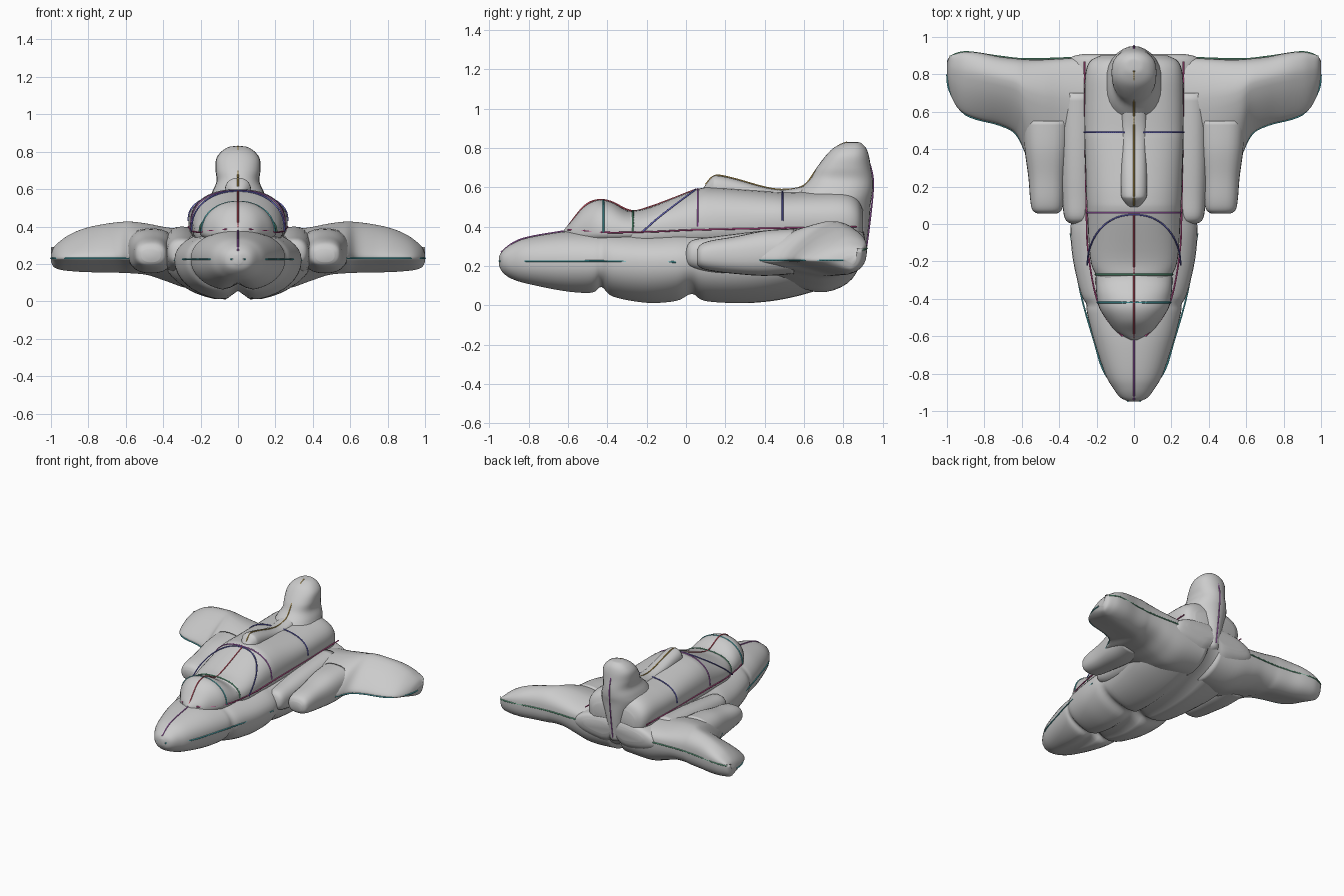
import bpy, bmesh
from math import cos, sin, pi, exp
from mathutils import Vector


def smooth_rows(rows, k=5):
    """Catmull-Rom interpolation through a list of number rows."""
    out, last = [], len(rows) - 1
    for i in range(last):
        a, b, c, d = (rows[max(0, min(last, j))] for j in (i - 1, i, i + 1, i + 2))
        for s in range(k):
            t = s / k
            out.append([0.5 * (2 * q + (r - p) * t + (2 * p - 5 * q + 4 * r - w) * t * t
                               + (3 * q - p - 3 * r + w) * t ** 3)
                        for p, q, r, w in zip(a, b, c, d)])
    return out + [list(rows[-1])]


def spow(v, e):
    return (abs(v) ** e) * (1 if v >= 0 else -1)


def loft(name, rows, place, n=40, mirror=False, k=5):
    """Skin rings made by place(row, angle) and cap both ends."""
    bm = bmesh.new()
    rings = [[bm.verts.new(place(r, 2 * pi * i / n)) for i in range(n)]
             for r in smooth_rows(rows, k)]
    for a, b in zip(rings, rings[1:]):
        for i in range(n):
            j = (i + 1) % n
            bm.faces.new((a[i], a[j], b[j], b[i]))
    bm.faces.new(rings[0])
    bm.faces.new(rings[-1])
    bmesh.ops.recalc_face_normals(bm, faces=bm.faces[:])
    for f in bm.faces:
        f.smooth = True
    me = bpy.data.meshes.new(name)
    bm.to_mesh(me)
    bm.free()
    ob = bpy.data.objects.new(name, me)
    bpy.context.collection.objects.link(ob)
    if mirror:
        ob.modifiers.new("mirror", 'MIRROR')
    return ob


def body(power=2.2, groove=0.0, cx=0.0):
    """Section across y; row = y, half width, bottom, middle, top."""
    def place(r, t):
        y, w, b, m, h = r
        x, s = spow(cos(t), 2 / power) * w, spow(sin(t), 2 / power)
        z = m + s * ((h - m) if s > 0 else (m - b))
        if s < 0:
            z += groove * exp(-(x / 0.045) ** 2) * min(1, max(0, (y + 0.9) * 2))
        return Vector((cx + x, y, z))
    return place


# Main hull: nose, grooved belly and rear
loft("hull", [
    (-.95, .02, .20, .225, .25), (-.93, .07, .165, .225, .28), (-.88, .11, .13, .225, .315),
    (-.80, .155, .10, .225, .345), (-.62, .215, .063, .225, .375), (-.48, .25, .055, .225, .38),
    (-.43, .255, .085, .225, .38), (-.37, .285, .035, .225, .38), (-.20, .325, .003, .22, .38),
    (-.05, .34, .013, .22, .39), (.03, .335, .05, .22, .39), (.10, .34, .012, .22, .39),
    (.30, .37, .002, .23, .39), (.50, .40, .025, .24, .39), (.70, .40, .08, .25, .40),
    (.82, .38, .135, .26, .40), (.89, .34, .20, .28, .39), (.91, .26, .25, .30, .35)],
    body(2.15, .055))

# Upper fuselage behind the cockpit
loft("upper_fuselage", [
    (-.32, .17, .25, .37, .46), (-.27, .205, .25, .37, .48), (-.18, .235, .25, .38, .50),
    (.05, .25, .25, .40, .588), (.14, .255, .25, .41, .60), (.30, .26, .25, .42, .59),
    (.45, .265, .25, .43, .578), (.50, .265, .25, .43, .575), (.65, .265, .25, .43, .58),
    (.80, .26, .25, .43, .58), (.87, .235, .26, .42, .55), (.90, .18, .28, .41, .49)],
    body(2.35))

# Front canopy bubble
loft("canopy", [
    (-.62, .02, .32, .36, .385), (-.58, .09, .31, .36, .43), (-.52, .14, .30, .365, .50),
    (-.45, .185, .30, .37, .535), (-.38, .20, .30, .37, .525), (-.30, .205, .30, .37, .482),
    (-.24, .20, .30, .37, .475)], body(2.1))

# Raised spine on the back
loft("spine", [
    (.09, .03, .54, .58, .60), (.13, .06, .54, .59, .65), (.16, .07, .54, .59, .66),
    (.25, .07, .53, .58, .642), (.40, .065, .52, .56, .60), (.50, .065, .52, .56, .588),
    (.62, .07, .52, .56, .61)], body(2.3), 24)


# Tail fin; row = z, front y, back y, half width
def fin(r, t):
    z, f, b, w = r
    return Vector((w * sin(t), (f + b) / 2 - (b - f) / 2 * spow(cos(t), .8), z))


loft("tail_fin", [
    (.22, .70, .905, .06), (.40, .62, .93, .10), (.52, .54, .94, .15), (.58, .57, .95, .14),
    (.64, .63, .95, .115), (.70, .665, .94, .12), (.76, .71, .93, .117), (.80, .75, .915, .09),
    (.825, .80, .89, .05), (.83, .83, .87, .015)], fin, 28)


# Wings; row = x, front y, back y, bottom, top, thickest toward the trailing edge
def wing(r, t):
    x, f, b, lo, hi = r
    u = (.5 - .5 * spow(cos(t), .85)) ** .8
    up = sin(t) > 0
    v = spow(abs(sin(t)), .75) * (.35 + .65 * min(1, u / .7))
    lead = .23 + .06 * u
    z = lead + v * ((hi - lead) if up else (lo - lead))
    return Vector((x, f + (b - f) * u, z))


loft("wings", [
    (.05, .20, .89, .07, .37), (.25, .20, .89, .06, .385), (.38, .24, .885, .10, .40),
    (.48, .28, .88, .135, .42), (.57, .36, .88, .145, .432), (.63, .48, .885, .148, .43),
    (.72, .53, .895, .15, .418), (.82, .555, .915, .152, .395), (.90, .585, .92, .158, .36),
    (.95, .63, .91, .165, .325), (.985, .71, .895, .18, .29), (1.0, .80, .87, .21, .25)],
    wing, 40, True)

# Strakes in front of the wings
loft("strakes", [
    (.055, .05, .21, .25, .28), (.075, .078, .19, .25, .31), (.13, .09, .175, .25, .33),
    (.25, .10, .16, .25, .35), (.40, .12, .15, .26, .38), (.55, .13, .16, .27, .39)],
    body(2.5, 0, .465), 28, True)

# Shoulder intakes filling the corner between hull and strake
loft("intakes", [
    (.0, .03, .22, .25, .28), (.03, .07, .19, .26, .33), (.15, .085, .16, .26, .35),
    (.40, .10, .14, .26, .38), (.70, .10, .14, .28, .40)], body(2.3, 0, .30), 24, True)


# Thin coloured seam lines along the main edges
def seam(name, pts, color, mirror=False):
    cu = bpy.data.curves.new(name, 'CURVE')
    cu.dimensions = '3D'
    cu.bevel_depth, cu.bevel_resolution = .0045, 1
    for side in ((1, -1) if mirror else (1,)):
        sp = cu.splines.new('POLY')
        path = smooth_rows(pts, 6)
        sp.points.add(len(path) - 1)
        for p, q in zip(sp.points, path):
            p.co = (q[0] * side, q[1], q[2], 1)
    mat = bpy.data.materials.new(name)
    mat.diffuse_color = (*color, 1)
    cu.materials.append(mat)
    bpy.context.collection.objects.link(bpy.data.objects.new(name, cu))


def arch(w, y0, y1, z0, z1, power=2.2):
    e = 2 / power
    return [(w * spow(cos(a), e), y0 + (y1 - y0) * sin(a), z0 + (z1 - z0) * spow(sin(a), e))
            for a in (pi * i / 12 for i in range(13))]


RED, PINK, BLUE, CYAN = (.7, .1, .15), (.7, .1, .35), (.15, .15, .6), (.1, .55, .6)
GREEN, ORANGE, PURPLE = (.15, .5, .3), (.6, .4, .1), (.5, .15, .6)
seam("canopy_ridge_seam", [(0, -.61, .39), (0, -.52, .502), (0, -.45, .536), (0, -.38, .527),
                           (0, -.28, .482), (0, -.18, .502), (0, .05, .59)], RED)
seam("spine_seam", [(0, .1, .615), (0, .15, .66), (0, .25, .643), (0, .4, .601), (0, .5, .589),
                    (0, .6, .61), (0, .67, .70), (0, .76, .80), (0, .82, .83)], ORANGE)
seam("fuselage_side_seam", [(.06, -.6, .385), (.15, -.5, .378), (.205, -.38, .37),
                            (.245, -.15, .375), (.255, .1, .385), (.265, .87, .40)], PINK, True)
seam("windshield_seam", arch(.25, -.22, .05, .375, .59), BLUE)
seam("rear_band_seam", arch(.267, .49, .49, .43, .578, 2.35), BLUE)
seam("middle_band_seam", arch(.252, .06, .06, .40, .592, 2.35), PURPLE)
seam("canopy_front_seam", arch(.197, -.42, -.42, .37, .534, 2.1), CYAN)
seam("canopy_rear_seam", arch(.207, -.27, -.27, .37, .482, 2.3), GREEN)
seam("hull_edge_seam", [(.03, -.95, .225), (.155, -.8, .225), (.215, -.62, .225),
                        (.285, -.37, .225), (.34, -.05, .22)], CYAN, True)
seam("wing_front_seam", [(.57, .36, .23), (.63, .48, .23), (.72, .53, .23), (.9, .585, .23),
                         (.985, .71, .23), (1, .8, .23)], CYAN, True)
seam("wing_rear_seam", [(.3, .89, .29), (.57, .882, .29), (.72, .896, .29), (.9, .92, .29),
                        (.985, .895, .28)], GREEN, True)
seam("nose_seam", [(0, -.94, .27), (0, -.88, .317), (0, -.8, .347), (0, -.62, .378)], PURPLE)
seam("fin_rear_seam", [(0, .9, .81), (0, .94, .70), (0, .952, .6), (0, .932, .4),
                       (0, .91, .25)], PURPLE)
